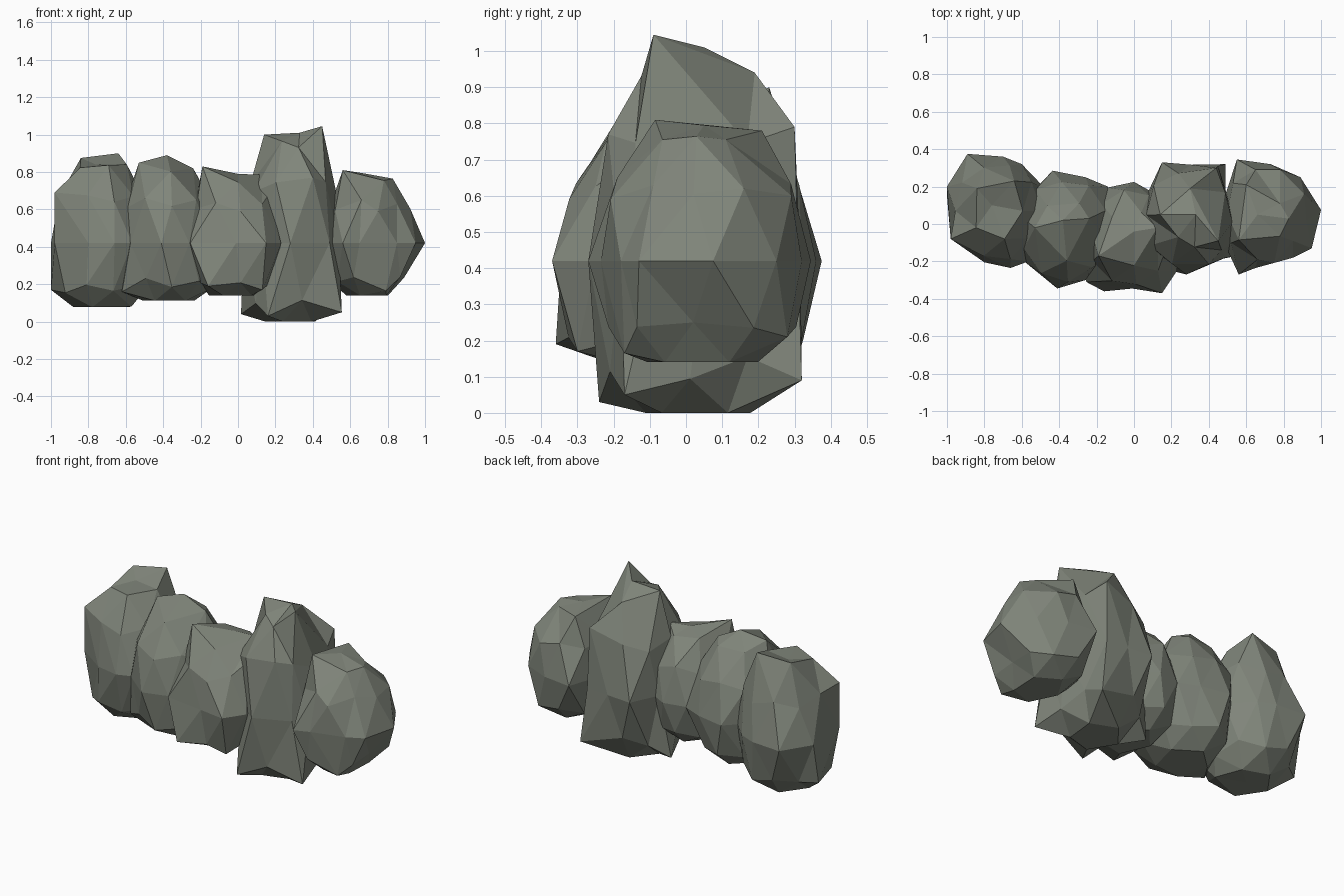
import bpy, bmesh, math, random
from mathutils import Vector, Matrix

MID = 0.42  # shared height of the widest ring of every rock

stone = bpy.data.materials.new("mossy_grey_stone")
stone.diffuse_color = (0.215, 0.235, 0.195, 1)


def rock(name, seed, centre, size, turn, ring, corners):
    """Chipped boulder: jittered icosphere, flat underside, main corners pulled into place.
    ring = (x, y) corners at mid height, corners = (x, y, z) anywhere else."""
    rng = random.Random(seed)
    c = Vector((centre[0], centre[1], MID))
    bm = bmesh.new()
    bmesh.ops.create_icosphere(bm, subdivisions=2, radius=1,
                               matrix=Matrix.Rotation(math.radians(turn), 4, 'Z'))
    free = list(bm.verts)
    dirs = {v: v.co.normalized() for v in free}
    targets = [Vector((x, y, MID)) for x, y in ring] + [Vector(p) for p in corners]
    pulled = {}
    for t in targets:
        d = Vector(((t - c)[i] / size[i] for i in range(3))).normalized()
        v = max(free, key=lambda q: dirs[q].dot(d))
        free.remove(v)
        pulled[v] = t
    floor = MID - 0.7 * size[2]
    for v in bm.verts:
        k = rng.uniform(0.95, 1.04)
        p = c + Vector((dirs[v][i] * size[i] * k for i in range(3)))
        v.co = pulled.get(v, p)
        v.co.z = max(v.co.z, floor)
    bmesh.ops.recalc_face_normals(bm, faces=bm.faces)
    me = bpy.data.meshes.new(name)
    bm.to_mesh(me)
    bm.free()
    me.materials.append(stone)
    ob = bpy.data.objects.new(name, me)
    bpy.context.collection.objects.link(ob)


# Left end rock
rock("left_end_rock", 1, (-0.735, 0.07), (0.265, 0.30, 0.49), 0,
     [(-1.0, 0.20), (-0.89, 0.375), (-0.60, 0.32), (-0.475, 0.19), (-0.70, 0.36),
      (-0.565, -0.20), (-0.66, -0.235), (-0.80, -0.205), (-0.98, -0.08)],
     [(-0.64, 0.23, 0.90), (-0.84, 0.19, 0.875), (-0.76, 0.10, 0.84),
      (-0.98, -0.08, 0.69), (-1.0, 0.15, 0.17), (-0.57, 0.0, 0.08)])

# Left inner rock
rock("left_inner_rock", 2, (-0.37, -0.03), (0.27, 0.31, 0.44), -14,
     [(-0.435, 0.285), (-0.26, 0.25), (-0.60, -0.05), (-0.575, -0.21),
      (-0.41, -0.345), (-0.26, -0.30), (-0.14, 0.20)],
     [(-0.53, -0.02, 0.85), (-0.38, 0.02, 0.89), (-0.24, 0.03, 0.82),
      (-0.62, -0.15, 0.16)])

# Middle rock
rock("middle_rock", 3, (-0.02, -0.075), (0.25, 0.295, 0.40), -9,
     [(-0.255, -0.31), (0.15, -0.37), (0.23, -0.25), (0.0, 0.225),
      (-0.14, 0.195), (-0.20, 0.07), (-0.01, -0.345)],
     [(-0.19, -0.17, 0.83), (0.0, -0.04, 0.79), (0.125, -0.02, 0.785),
      (0.165, -0.15, 0.68), (-0.16, -0.36, 0.19), (0.13, -0.30, 0.17)])

# Tall standing rock
rock("tall_rock", 4, (0.29, 0.03), (0.265, 0.30, 0.60), -4,
     [(0.28, -0.27), (0.49, -0.18), (0.53, 0.05), (0.45, 0.31),
      (0.15, 0.33), (0.07, 0.16), (0.13, -0.16)],
     [(0.45, -0.09, 1.045), (0.14, 0.05, 1.0), (0.33, 0.05, 1.01),
      (0.235, -0.07, 0.965), (0.30, 0.19, 0.94), (0.44, 0.30, 0.79),
      (0.16, -0.24, 0.03), (0.555, -0.17, 0.05), (0.49, 0.32, 0.09),
      (0.016, 0.12, 0.04), (0.40, -0.215, 0.77)])

# Right end rock
rock("right_end_rock", 5, (0.70, 0.04), (0.24, 0.30, 0.40), -4,
     [(0.55, 0.345), (0.73, 0.32), (0.89, 0.25), (1.0, 0.075), (0.95, -0.13),
      (0.85, -0.18), (0.56, -0.27), (0.50, -0.14), (0.49, 0.16), (0.65, -0.235)],
     [(0.56, -0.085, 0.81), (0.60, 0.21, 0.78), (0.66, 0.05, 0.795),
      (0.78, -0.065, 0.755), (0.78, 0.11, 0.755), (0.91, 0.16, 0.62),
      (0.66, -0.19, 0.65), (0.85, -0.09, 0.63), (0.87, 0.02, 0.25),
      (0.80, 0.28, 0.21), (0.79, -0.17, 0.165)])
